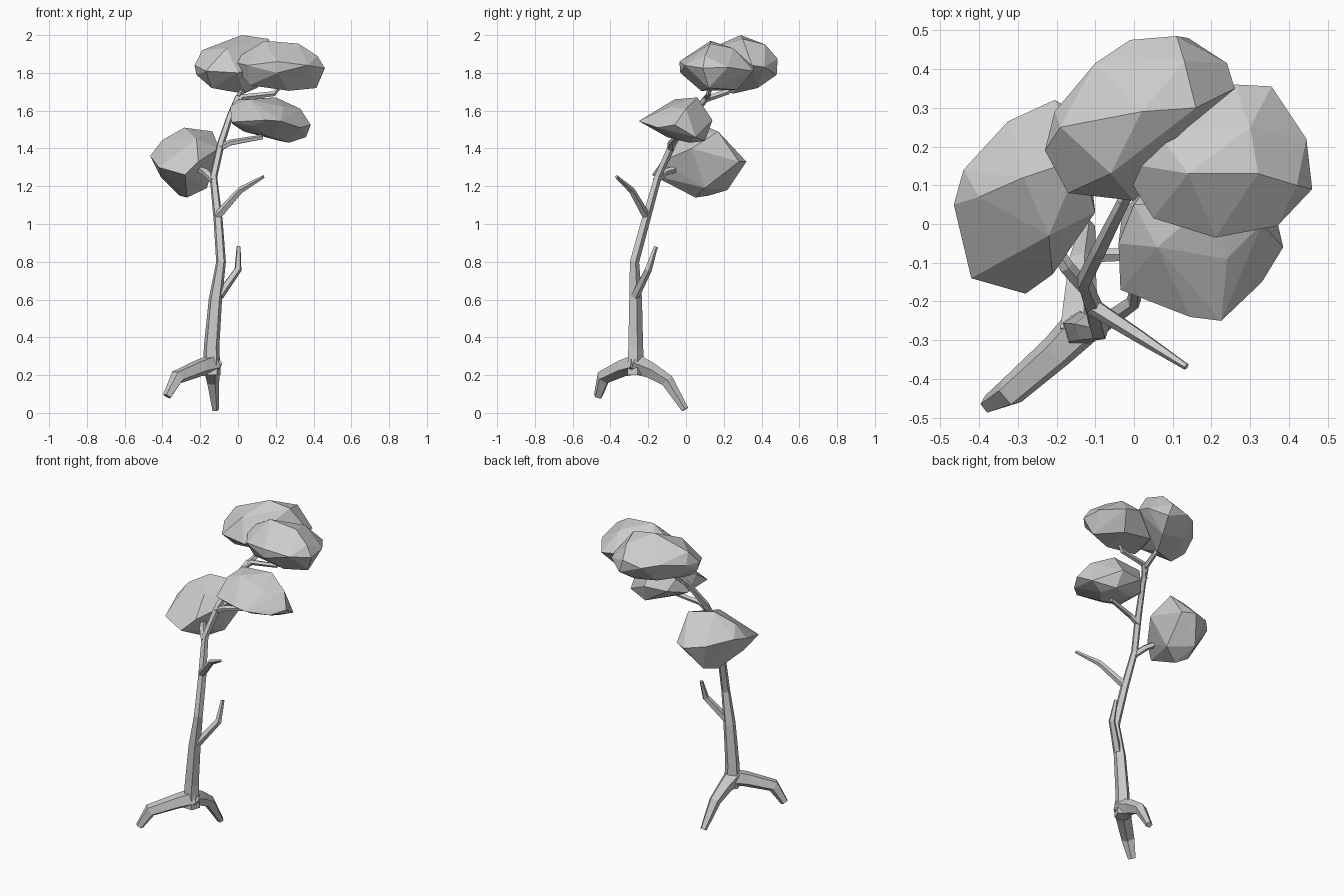
import bpy
import bmesh
import math
from mathutils import Vector

default_cube = bpy.data.objects.get("Cube")
if default_cube:
    bpy.data.objects.remove(default_cube, do_unlink=True)

# One plain grey for the whole tree
grey = bpy.data.materials.new("plain_grey")
grey.use_nodes = True
grey_colour = (0.6, 0.6, 0.6, 1)
grey.diffuse_color = grey_colour
grey.node_tree.nodes["Principled BSDF"].inputs["Base Color"].default_value = grey_colour


def finish_object(name, bm):
    """Turn a bmesh into a flat shaded, grey object."""
    bmesh.ops.recalc_face_normals(bm, faces=bm.faces)
    mesh = bpy.data.meshes.new(name)
    bm.to_mesh(mesh)
    bm.free()
    mesh.materials.append(grey)
    created = bpy.data.objects.new(name, mesh)
    bpy.context.collection.objects.link(created)
    return created


def add_limb(name, path, sides=5):
    """Sweep a tapering polygon along points given as (x, y, z, radius)."""
    bm = bmesh.new()
    points = [Vector(entry[:3]) for entry in path]
    radii = [entry[3] for entry in path]
    last = len(points) - 1
    reference = Vector((1, 0.3, 0))
    rings = []
    for index, (point, radius) in enumerate(zip(points, radii)):
        before = points[max(index - 1, 0)]
        after = points[min(index + 1, last)]
        tangent = (after - before).normalized()
        # Carry the previous direction along so the limb does not twist
        reference = (reference - tangent * reference.dot(tangent)).normalized()
        across = tangent.cross(reference)
        ring = []
        for side in range(sides):
            angle = math.tau * side / sides
            offset = reference * math.cos(angle) + across * math.sin(angle)
            ring.append(bm.verts.new(point + offset * radius))
        rings.append(ring)
    for lower, upper in zip(rings, rings[1:]):
        for side in range(sides):
            following = (side + 1) % sides
            bm.faces.new((lower[side], lower[following], upper[following], upper[side]))
    bm.faces.new(rings[0])
    bm.faces.new(rings[-1])
    return finish_object(name, bm)


def add_foliage(name, corners):
    """Wrap a faceted convex clump around its corner points."""
    bm = bmesh.new()
    for corner in corners:
        bm.verts.new(corner)
    hull = bmesh.ops.convex_hull(bm, input=bm.verts, use_existing_faces=False)
    unused = [item for item in hull["geom_interior"] if isinstance(item, bmesh.types.BMVert)]
    bmesh.ops.delete(bm, geom=unused, context="VERTS")
    # Merge nearly coplanar triangles into larger facets
    bmesh.ops.dissolve_limit(bm, angle_limit=math.radians(4), verts=bm.verts, edges=bm.edges)
    return finish_object(name, bm)


# Leaning trunk
add_limb("trunk", [
    (-.14, -.27, .2, .05), (-.14, -.27, .35, .043), (-.12, -.27, .6, .037),
    (-.09, -.275, .8, .027), (-.105, -.215, 1.02, .025), (-.13, -.15, 1.25, .021),
    (-.09, -.07, 1.43, .021), (-.04, .03, 1.58, .018), (0, .11, 1.67, .018),
])

# Two spreading roots
add_limb("front_root", [
    (-.13, -.26, .26, .055), (-.2, -.33, .24, .047),
    (-.32, -.435, .19, .04), (-.375, -.465, .088, .024),
])
add_limb("back_root", [
    (-.14, -.28, .26, .058), (-.14, -.19, .225, .045),
    (-.135, -.1, .17, .036), (-.12, -.005, .018, .02),
])

# Bare side branches
add_limb("lower_branch", [
    (-.1, -.27, .62, .025), (0, -.2, .76, .02), (.003, -.16, .88, .011),
])
add_limb("middle_branch", [
    (-.11, -.21, 1.04, .024), (.015, -.29, 1.18, .018), (.135, -.368, 1.25, .009),
])

# Branches that carry foliage
add_limb("left_branch", [
    (-.13, -.16, 1.23, .02), (-.175, -.11, 1.275, .02), (-.23, -.02, 1.3, .015),
])
add_limb("right_branch", [
    (-.1, -.08, 1.4, .02), (-.04, -.08, 1.43, .017), (.13, -.05, 1.46, .013),
])
add_limb("crown_right_branch", [
    (-.03, .06, 1.61, .017), (.02, .11, 1.67, .017), (.19, .12, 1.69, .014), (.23, .13, 1.74, .011),
])
add_limb("crown_back_branch", [
    (0, .1, 1.66, .018), (.02, .22, 1.7, .015), (.02, .29, 1.76, .01),
])

# Foliage clumps
add_foliage("left_foliage", [
    (-.465, .05, 1.36), (-.44, .14, 1.38), (-.325, .265, 1.35), (-.205, .32, 1.33),
    (-.13, .28, 1.33), (-.285, .12, 1.51), (-.135, .17, 1.49), (-.4, .07, 1.445),
    (-.1, .03, 1.4), (-.21, -.13, 1.33), (-.28, -.18, 1.26), (-.42, -.14, 1.3),
    (-.27, .05, 1.14), (-.31, .12, 1.15), (-.165, .1, 1.19), (-.28, .22, 1.18),
    (-.28, -.1, 1.22), (-.22, -.03, 1.45), (-.41, 0, 1.25),
])
add_foliage("right_foliage", [
    (-.035, -.17, 1.54), (-.04, -.05, 1.62), (-.03, .03, 1.53), (0, .05, 1.66),
    (.06, -.06, 1.66), (.2, .06, 1.67), (.33, 0, 1.61), (.385, -.06, 1.525),
    (.33, -.15, 1.51), (.225, -.25, 1.545), (.145, -.24, 1.55), (.08, -.185, 1.52),
    (.36, .05, 1.46), (.27, .02, 1.43), (.17, -.1, 1.46), (.2, .14, 1.55),
    (.05, .12, 1.55), (.22, .1, 1.44), (.03, 0, 1.49), (.24, -.09, 1.62),
])
add_foliage("crown_front_foliage", [
    (-.04, .16, 1.86), (.05, .015, 1.84), (.21, -.035, 1.86), (.21, -.03, 1.8),
    (.37, -.005, 1.84), (.46, .09, 1.825), (.445, .22, 1.83), (.355, .355, 1.81),
    (.26, .36, 1.83), (.14, .13, 1.97), (.32, .13, 1.955), (.3, .25, 1.93),
    (.42, .1, 1.89), (.415, .12, 1.72), (.27, .08, 1.705), (.06, .08, 1.735),
    (.3, .27, 1.71), (.1, .27, 1.74), (.05, .25, 1.9),
])
add_foliage("crown_back_foliage", [
    (-.23, .19, 1.84), (-.22, .2, 1.79), (-.205, .29, 1.85), (-.19, .25, 1.92),
    (-.1, .415, 1.87), (-.01, .475, 1.85), (.11, .485, 1.875), (.14, .48, 1.79),
    (.24, .415, 1.83), (.26, .35, 1.84), (.02, .29, 2), (.13, .42, 1.95),
    (-.17, .08, 1.81), (0, .06, 1.8), (-.14, .17, 1.72), (.03, .25, 1.69),
    (-.06, .38, 1.75), (.16, .3, 1.98), (-.06, .13, 1.93), (.1, .38, 1.72),
])
